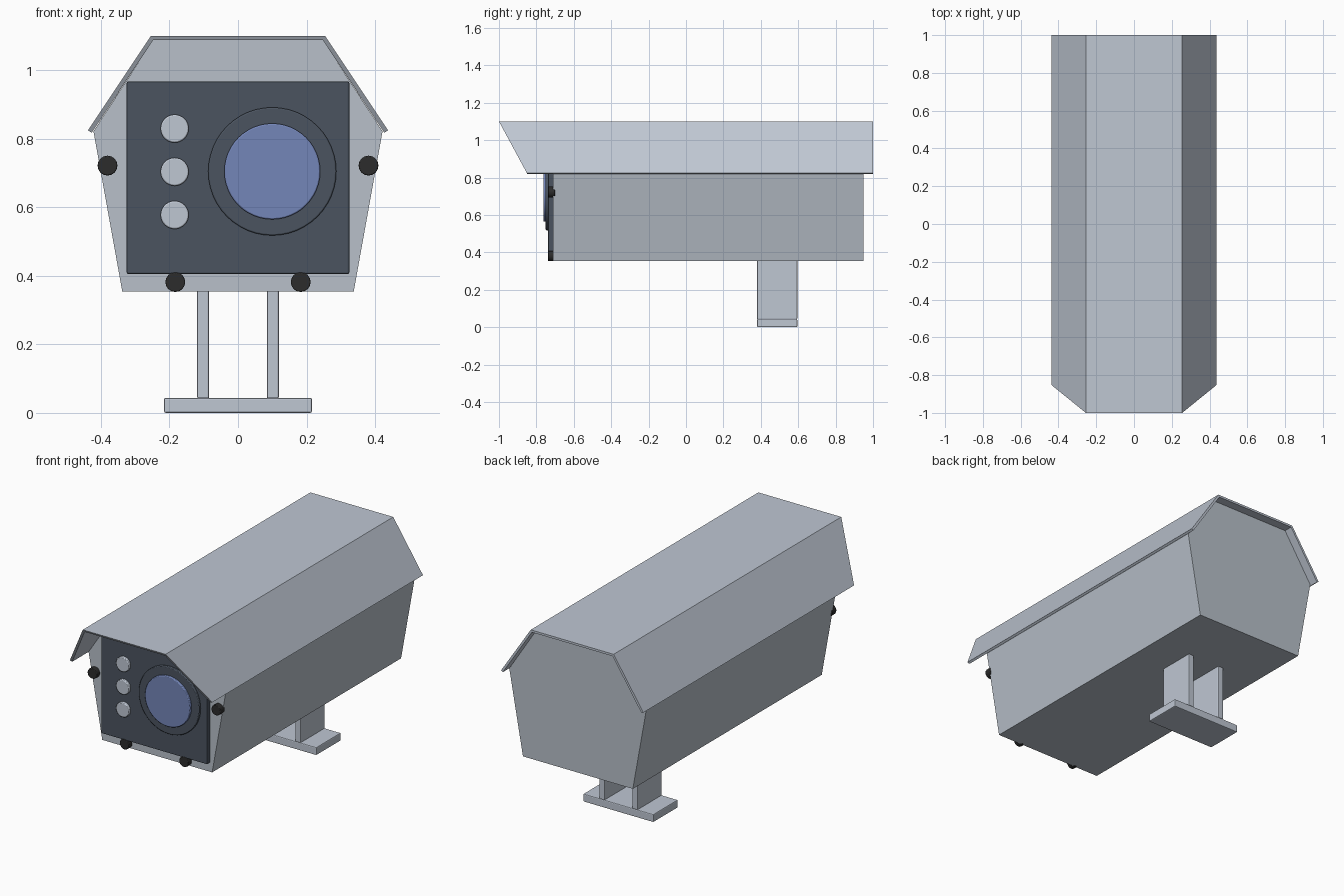
import bpy, bmesh, math
from mathutils import Matrix

cube = bpy.data.objects.get("Cube")
if cube:
    bpy.data.objects.remove(cube, do_unlink=True)


def material(name, rgb):
    m = bpy.data.materials.new(name)
    m.use_nodes = True
    m.diffuse_color = (*rgb, 1)
    m.node_tree.nodes["Principled BSDF"].inputs["Base Color"].default_value = (*rgb, 1)
    return m


LIGHT = material("light grey", (0.52, 0.57, 0.65))
SHELL = material("shell grey", (0.48, 0.53, 0.59))
DARK = material("dark slate", (0.07, 0.088, 0.117))
BLUE = material("lens blue", (0.174, 0.238, 0.485))
BLACK = material("bolt black", (0.025, 0.025, 0.025))


def finish(name, bm, mat, bevel=0, smooth=False):
    bmesh.ops.recalc_face_normals(bm, faces=bm.faces)
    mesh = bpy.data.meshes.new(name)
    bm.to_mesh(mesh)
    bm.free()
    mesh.materials.append(mat)
    obj = bpy.data.objects.new(name, mesh)
    bpy.context.collection.objects.link(obj)
    if bevel:
        mod = obj.modifiers.new("Bevel", "BEVEL")
        mod.width, mod.segments, mod.limit_method = bevel, 2, "ANGLE"
    if smooth:
        bpy.context.view_layer.objects.active = obj
        bpy.ops.object.select_all(action="DESELECT")
        obj.select_set(True)
        bpy.ops.object.shade_smooth_by_angle(angle=math.radians(35))
    return obj


def prism(name, profile, front, back, mat):
    """Extrude an x-z profile along y; front gives y for each height."""
    bm = bmesh.new()
    a = [bm.verts.new((x, front(z), z)) for x, z in profile]
    b = [bm.verts.new((x, back, z)) for x, z in profile]
    bm.faces.new(a)
    bm.faces.new(b)
    for i in range(len(a)):
        j = (i + 1) % len(a)
        bm.faces.new((a[i], a[j], b[j], b[i]))
    return finish(name, bm, mat)


def box(name, x, y, z, mat, bevel=0.005):
    bm = bmesh.new()
    bmesh.ops.create_cube(bm, size=1)
    ranges = (x, y, z)
    for v in bm.verts:
        v.co = [(lo + hi) / 2 + c * (hi - lo) for c, (lo, hi) in zip(v.co, ranges)]
    return finish(name, bm, mat, bevel)


def disc(name, x, z, radius, front, back, mat, sides=48, bevel=0.004):
    bm = bmesh.new()
    place = Matrix.Translation((x, (front + back) / 2, z)) @ Matrix.Rotation(math.pi / 2, 4, "X")
    bmesh.ops.create_cone(bm, cap_ends=True, segments=sides, radius1=radius,
                          radius2=radius, depth=back - front, matrix=place)
    return finish(name, bm, mat, bevel, smooth=True)


def mirrored(half):
    return half + [(-x, z) for x, z in reversed(half)]


FACE = -0.71

# Housing and folded sunshield with a raked front edge
prism("housing", mirrored([(0.338, 0.355), (0.422, 0.822), (0.247, 1.09)]),
      lambda z: FACE, 0.95, SHELL)
outer = [(0.438, 0.825), (0.255, 1.1)]
inner = [(0.248, 1.088), (0.427, 0.818)]
shield = outer + inner
shield = ([(-x, z) for x, z in outer] + outer[::-1]
          + inner[::-1] + [(-x, z) for x, z in inner])
prism("sunshield", shield, lambda z: -1 + (1.1 - z) * 0.54, 1.0, LIGHT)

# Front panel, lens and indicator lamps
box("front_panel", (-0.325, 0.325), (-0.737, FACE + 0.01), (0.405, 0.968), DARK)
disc("lens_ring", 0.1, 0.705, 0.187, -0.75, -0.72, DARK)
disc("lens", 0.1, 0.705, 0.14, -0.763, -0.73, BLUE)
for i in range(3):
    disc(f"lamp_{i + 1}", -0.185, 0.578 + i * 0.126, 0.041, -0.752, -0.73, LIGHT, 32)

# Bolts around the panel
for side, s in (("left", 1), ("right", -1)):
    disc(f"side_bolt_{side}", s * 0.381, 0.722, 0.029, -0.738, -0.70, BLACK, 16, 0.003)
    disc(f"lower_bolt_{side}", s * 0.183, 0.382, 0.029, -0.738, -0.70, BLACK, 16, 0.003)
    # Mounting bracket uprights
    inside, outside = 0.084, 0.119
    xs = (inside, outside) if s > 0 else (-outside, -inside)
    box(f"bracket_upright_{side}", xs, (0.38, 0.595), (0.042, 0.37), LIGHT)

# Mounting foot
box("mounting_foot", (-0.216, 0.216), (0.38, 0.595), (0, 0.044), LIGHT)
